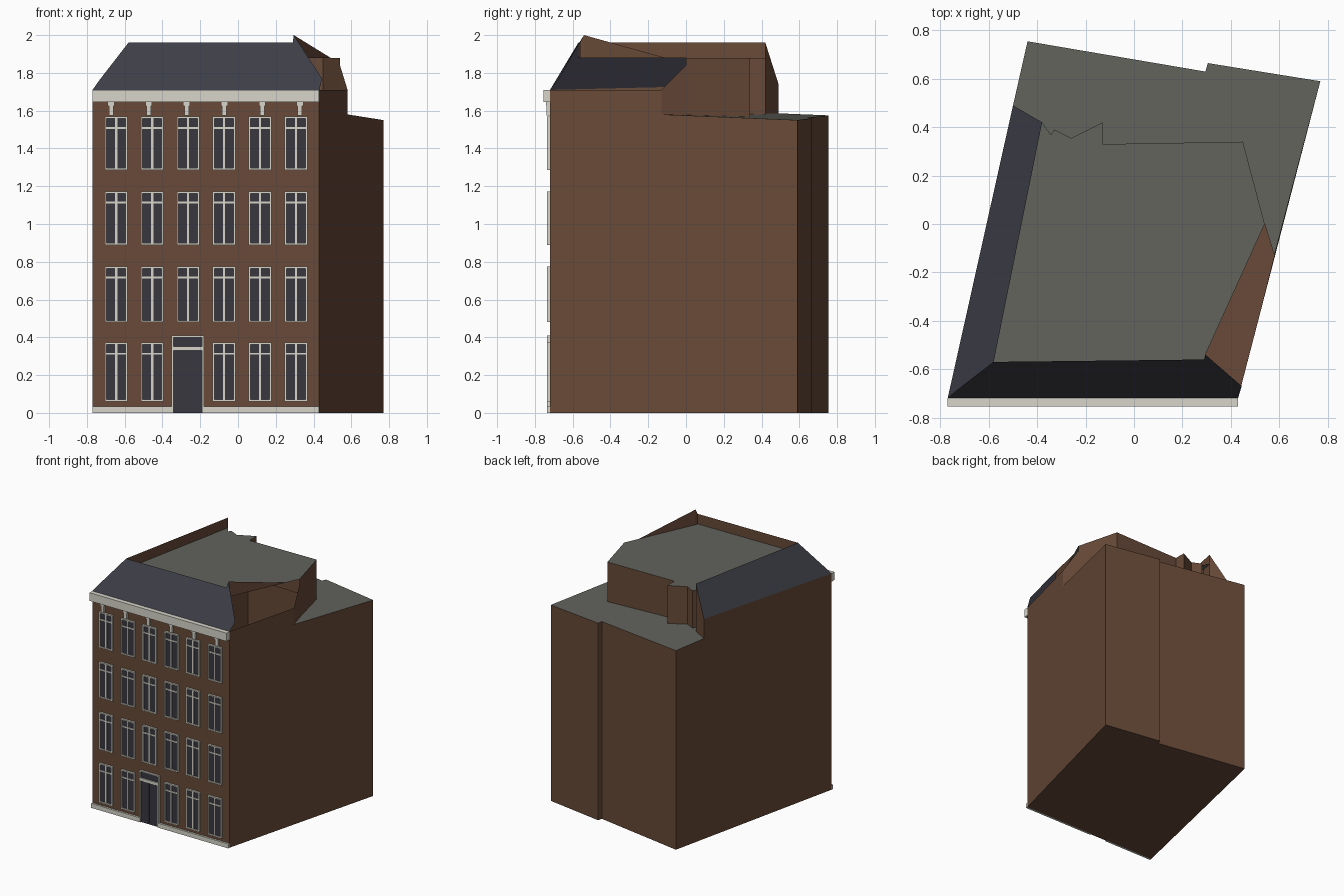
import bpy, bmesh

if "Cube" in bpy.data.objects:
    bpy.data.objects.remove(bpy.data.objects["Cube"])


def material(name, rgb):
    m = bpy.data.materials.new(name)
    lin = [(c / 255 / 12.92) if c < 10 else ((c / 255 + 0.055) / 1.055) ** 2.4 for c in rgb]
    m.diffuse_color = (*lin, 1)
    m.use_nodes = True
    m.node_tree.nodes["Principled BSDF"].inputs["Base Color"].default_value = m.diffuse_color
    return m


BRICK = material("brown_brick", (104, 74, 56))
SLATE = material("dark_slate", (62, 62, 72))
FELT = material("grey_roof", (98, 99, 92))
TRIM = material("pale_trim", (215, 213, 202))
GLASS = material("dark_glass", (56, 55, 64))


def mesh(name, polys, mat):
    """Object made of separate polygons, welded at shared corners."""
    bm = bmesh.new()
    for p in polys:
        bm.faces.new([bm.verts.new(v) for v in p])
    bmesh.ops.remove_doubles(bm, verts=bm.verts, dist=0.0005)
    me = bpy.data.meshes.new(name)
    bm.to_mesh(me)
    bm.free()
    me.materials.append(mat)
    ob = bpy.data.objects.new(name, me)
    bpy.context.collection.objects.link(ob)
    return ob


def boxes(name, items, mat):
    """One object from boxes given as (x0, x1, y0, y1, z0, z1)."""
    polys = []
    for x0, x1, y0, y1, z0, z1 in items:
        a, b, c, d = (x0, y0), (x1, y0), (x1, y1), (x0, y1)
        for p, q in ((a, b), (b, c), (c, d), (d, a)):
            polys.append([(*p, z0), (*q, z0), (*q, z1), (*p, z1)])
        polys.append([(*p, z1) for p in (a, b, c, d)])
        polys.append([(*p, z0) for p in (d, c, b, a)])
    return mesh(name, polys, mat)


def deck(p):
    """Gently sloping height of the lower rear roof."""
    return 1.575 - 0.0254 * (p[0] + 0.44) - 0.035 * (p[1] - 0.755)


EAVE, ROOF, RIDGE = 1.71, 1.88, 1.96
FL, FR = (-0.77, -0.72), (0.43, -0.72)
BR, S1, S2, BL = (0.77, 0.59), (0.305, 0.665), (0.295, 0.63), (-0.44, 0.755)
RM, LM = (0.58, -0.13), (-0.50, 0.49)           # where the tall part ends
RL0, RL1, RR = (-0.58, -0.57), (-0.38, 0.42), (0.29, -0.56)
PEAK, RB = (0.295, -0.54), (0.54, 0.0)
# stepped rear edge of the upper storey
REAR = [RB, (0.45, 0.34), (-0.13, 0.33), (-0.13, 0.42), (-0.26, 0.355),
        (-0.33, 0.39), (-0.37, 0.325), (-0.40, 0.325)]


def at(p, z):
    return (p[0], p[1], z)


# Brick shell: outer walls and base
walls = [
    [at(FL, 0), at(FR, 0), at(FR, EAVE), at(FL, EAVE)],
    [at(FR, 0), at(BR, 0), at(BR, deck(BR)), at(RM, deck(RM)), at(RM, EAVE), at(FR, EAVE)],
    [at(BL, 0), at(FL, 0), at(FL, EAVE), at(LM, 1.74), at(LM, deck(LM)), at(BL, deck(BL))],
    [at(p, 0) for p in (BL, S2, S1, BR, FR, FL)],
]
for p, q in ((BR, S1), (S1, S2), (S2, BL)):
    walls.append([at(p, 0), at(q, 0), at(q, deck(q)), at(p, deck(p))])
mesh("brick_walls", walls, BRICK)

# Upper storey rear walls
upper = [[at(RM, deck(RM)), at(RB, deck(RB)), at(RB, 1.84), at(RM, EAVE)]]
for p, q in zip(REAR, REAR[1:]):
    upper.append([at(p, deck(p)), at(q, deck(q)), at(q, ROOF), at(p, ROOF)])
e = REAR[-1]
upper.append([at(e, deck(e)), at(RL1, deck(RL1)), at(RL1, RIDGE), at(RL1, ROOF), at(e, ROOF)])
upper.append([at(RL1, deck(RL1)), at(LM, deck(LM)), at(LM, 1.74), at(RL1, RIDGE)])
mesh("upper_rear_walls", upper, BRICK)

# Brick parapets standing above the flat roof
mesh("roof_parapets", [
    [at(RL0, ROOF), at(RL1, ROOF), at(RL1, RIDGE), at(RL0, RIDGE)],
    [at(RR, ROOF), at(RL0, ROOF), at(RL0, RIDGE), at(RR, RIDGE)],
    [at(PEAK, ROOF), at(RR, ROOF), at(RR, RIDGE), at(PEAK, 2.0)],
    [at(PEAK, ROOF), at(PEAK, 2.0), (0.49, -0.11, ROOF)],
], BRICK)

# Flat roofs
mesh("upper_flat_roof", [[at(p, ROOF) for p in [RL0, RR, PEAK] + REAR + [RL1]]], FELT)
mesh("lower_flat_roof", [[at(p, deck(p)) for p in
                          [RM, BR, S1, S2, BL, LM, RL1] + REAR[::-1]]], FELT)

# Slate slopes; the right side is left open
mesh("slate_slopes", [
    [at(FL, EAVE), at(FR, EAVE), (0.445, -0.67, 1.77), at(PEAK, 2.0), at(RR, RIDGE),
     at(RL0, RIDGE), (-0.735, -0.69, 1.76)],
    [at(LM, 1.74), at(FL, EAVE), (-0.735, -0.69, 1.76), at(RL0, RIDGE), at(RL1, RIDGE)],
], SLATE)

# Cornice, brackets and plinth
boxes("cornice", [(-0.77, 0.43, -0.755, -0.72, 1.645, 1.71)], TRIM)
brackets = []
for i in range(6):
    x = -0.672 + 0.2 * i
    brackets.append((x - 0.018, x + 0.018, -0.742, -0.72, 1.625, 1.645))
    brackets.append((x - 0.012, x + 0.012, -0.738, -0.72, 1.575, 1.625))
boxes("cornice_brackets", brackets, TRIM)
boxes("plinth", [(-0.77, -0.352, -0.735, -0.72, 0, 0.035),
                 (-0.18, 0.43, -0.735, -0.72, 0, 0.035)], TRIM)

# Windows: frame, centre post, transom bar and glass
bars, panes = [], []
T, Y0, Y1 = 0.01, -0.735, -0.72


def frame(x0, x1, z0, z1, bottom=True):
    bars.append((x0, x0 + T, Y0, Y1, z0, z1))
    bars.append((x1 - T, x1, Y0, Y1, z0, z1))
    bars.append((x0 + T, x1 - T, Y0, Y1, z1 - T, z1))
    if bottom:
        bars.append((x0 + T, x1 - T, Y0, Y1, z0, z0 + T))
    panes.append((x0 + T, x1 - T, -0.726, Y1, z0 + (T if bottom else 0), z1 - T))


for row, (z0, z1) in enumerate([(0.06, 0.372), (0.48, 0.775), (0.89, 1.172), (1.286, 1.568)]):
    for col in range(6):
        if row == 0 and col == 2:
            continue
        x = -0.645 + 0.1904 * col
        frame(x - 0.06, x + 0.06, z0, z1)
        bars.append((x - 0.006, x + 0.006, -0.732, Y1, z0 + T, z1 - T))
        for a, b in ((x - 0.05, x - 0.006), (x + 0.006, x + 0.05)):
            bars.append((a, b, -0.732, Y1, z1 - 0.064, z1 - 0.054))

# Door with fanlight
frame(-0.352, -0.18, 0.0, 0.41, False)
bars.append((-0.342, -0.19, Y0, Y1, 0.33, 0.352))
boxes("window_and_door_frames", bars, TRIM)
boxes("window_and_door_panes", panes, GLASS)
boxes("door_leaves", [(-0.339, -0.268, -0.73, -0.726, 0.012, 0.327),
                      (-0.264, -0.193, -0.73, -0.726, 0.012, 0.327)], GLASS)
